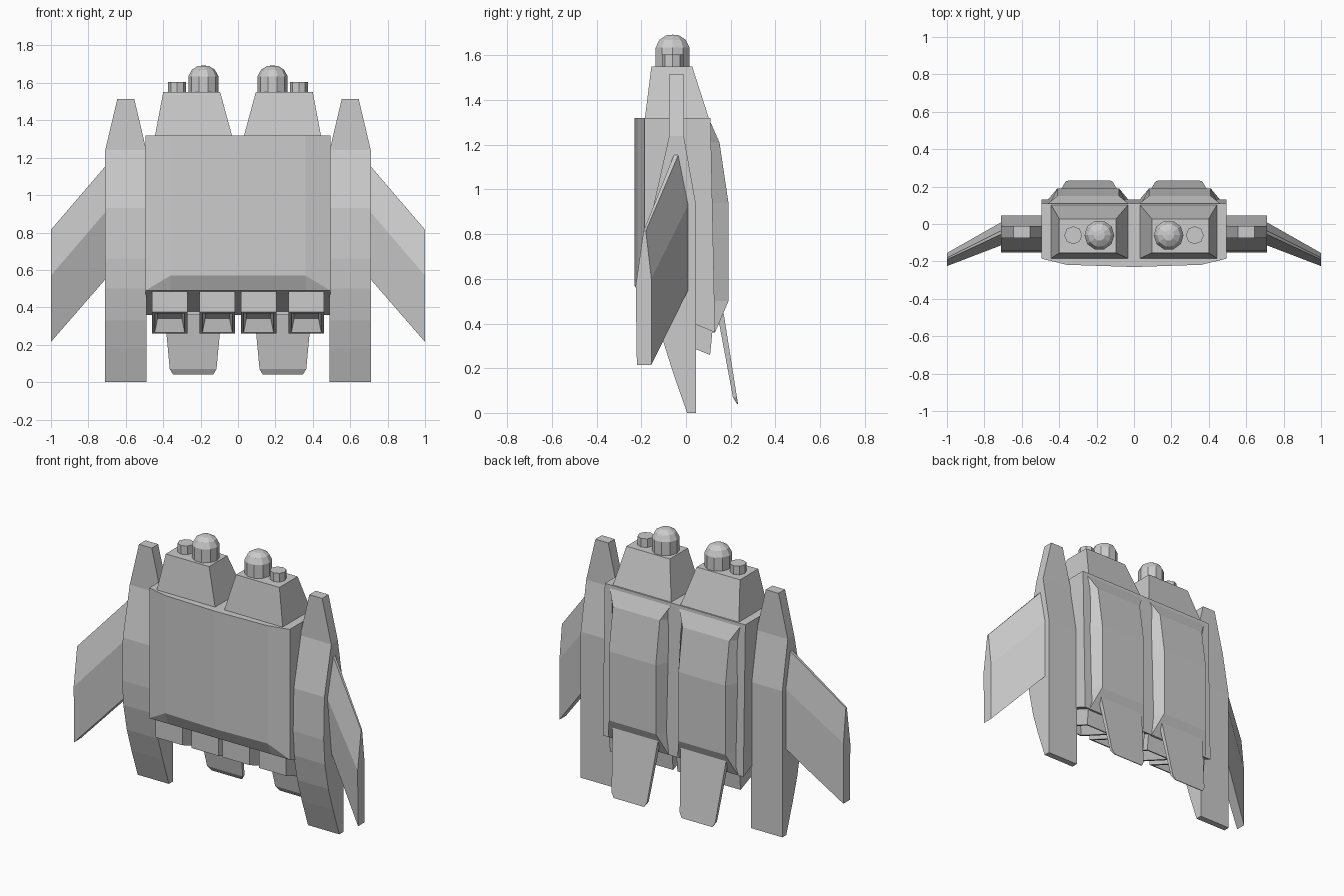
import bpy, bmesh
from math import sin, cos, tau

if "Cube" in bpy.data.objects:
    bpy.data.objects.remove(bpy.data.objects["Cube"])


def loft(name, rings, mirror=True):
    """Skin a list of equal-length point rings, cap both ends, mirror in x."""
    bm = bmesh.new()
    loops = [[bm.verts.new(p) for p in ring] for ring in rings]
    n = len(loops[0])
    for a, b in zip(loops, loops[1:]):
        for i in range(n):
            j = (i + 1) % n
            bm.faces.new((a[i], a[j], b[j], b[i]))
    bm.faces.new(loops[0][::-1])
    bm.faces.new(loops[-1])
    bmesh.ops.remove_doubles(bm, verts=bm.verts, dist=0.0005)
    bmesh.ops.recalc_face_normals(bm, faces=bm.faces)
    me = bpy.data.meshes.new(name)
    bm.to_mesh(me)
    bm.free()
    ob = bpy.data.objects.new(name, me)
    bpy.context.collection.objects.link(ob)
    if mirror:
        ob.modifiers.new("Mirror", 'MIRROR').use_mirror_merge = False
    return ob


def rect(x0, x1, y0, y1, zf):
    """Four-point ring; zf gives height as a function of y."""
    return [(x, y, zf(y)) for x, y in ((x0, y0), (x1, y0), (x1, y1), (x0, y1))]


def flat(z):
    return lambda y: z


def slope(offset):
    """Height of the slanted body underside plus an offset."""
    return lambda y: 0.413 - 0.406 * y + offset


def lathe(name, x, y, profile, sides):
    loft(name, [[(x + r * cos(tau * i / sides), y + r * sin(tau * i / sides), z)
                 for i in range(sides)] for r, z in profile])


# Main body: bowed front, chamfered lower front edge, slanted underside
front = [(-.495, -.185), (-.36, -.218), (0, -.23), (.36, -.218), (.495, -.185)]
low_back = [(.495, .13, .36), (-.495, .13, .36)]
loft("body", [
    [(x, y, 1.32) for x, y in front] + [(.495, .11, 1.32), (-.495, .11, 1.32)],
    [(x, y, .49 if abs(x) > .4 else .57) for x, y in front] + low_back,
    [(x, -.185, .49) for x, y in front] + low_back], mirror=False)

# Tapered cowls on top with a dome and a small cap each
loft("top_cowl", [rect(.03, .445, -.185, .105, flat(1.31)),
                  rect(.095, .40, -.155, .028, flat(1.55))])
lathe("dome", .185, -.06, [(.08, 1.54), (.08, 1.635), (.062, 1.67), (.03, 1.69), (0, 1.693)], 10)
lathe("small_cap", .325, -.06, [(.048, 1.54), (.048, 1.605)], 8)

# Rear pods: bevelled shells with a bend at mid height
pod = [(1.30, .03, .46, .11), (1.21, .08, .41, .15), (.94, .08, .41, .19),
       (.50, .08, .41, .19), (.36, .03, .46, .13)]
loft("rear_pod", [[(.03, .09, z), (a, y, z), (b, y, z), (.46, .09, z)]
                  for z, a, b, y in pod])

# Tail flaps hanging below the pods
loft("tail_flap", [rect(.24 - w, .24 + w, y0, y1, flat(z)) for z, w, y0, y1 in
                   ((.50, .165, .13, .16), (.07, .125, .21, .228), (.04, .107, .228, .233))])

# Hollow exhaust nozzles under the body
for cx in (.11, .365):
    loft("nozzle", [rect(cx - .095, cx + .095, -.175, .12, slope(.02)),
                    rect(cx - .095, cx + .095, -.175, .108, slope(-.11)),
                    rect(cx - .08, cx + .08, -.16, .093, slope(-.11)),
                    rect(cx - .065, cx + .065, -.145, .08, slope(-.04))])

# Side pylons: height, inner x, outer x, front y, back y
pylon = [(0, .49, .71, .005, .045), (.18, .49, .71, -.058, .045), (.33, .49, .71, -.105, .045),
         (.50, .49, .71, -.14, .045), (.66, .49, .71, -.152, .045), (.93, .49, .71, -.145, .045),
         (1.24, .49, .71, -.075, -.01), (1.515, .555, .645, -.075, -.01)]
loft("side_pylon", [rect(a, b, f, k, flat(z)) for z, a, b, f, k in pylon])

# Wings: swept forward and down
root = [(-.05, 1.165), (-.03, 1.165), (.015, .94), (.015, .56), (-.07, .56), (-.11, .92)]
tip = [(-.19, .815), (-.18, .815), (-.155, .60), (-.155, .215), (-.22, .215), (-.225, .57)]
loft("wing", [[(.70, y, z) for y, z in root], [(1.0, y, z) for y, z in tip]])
